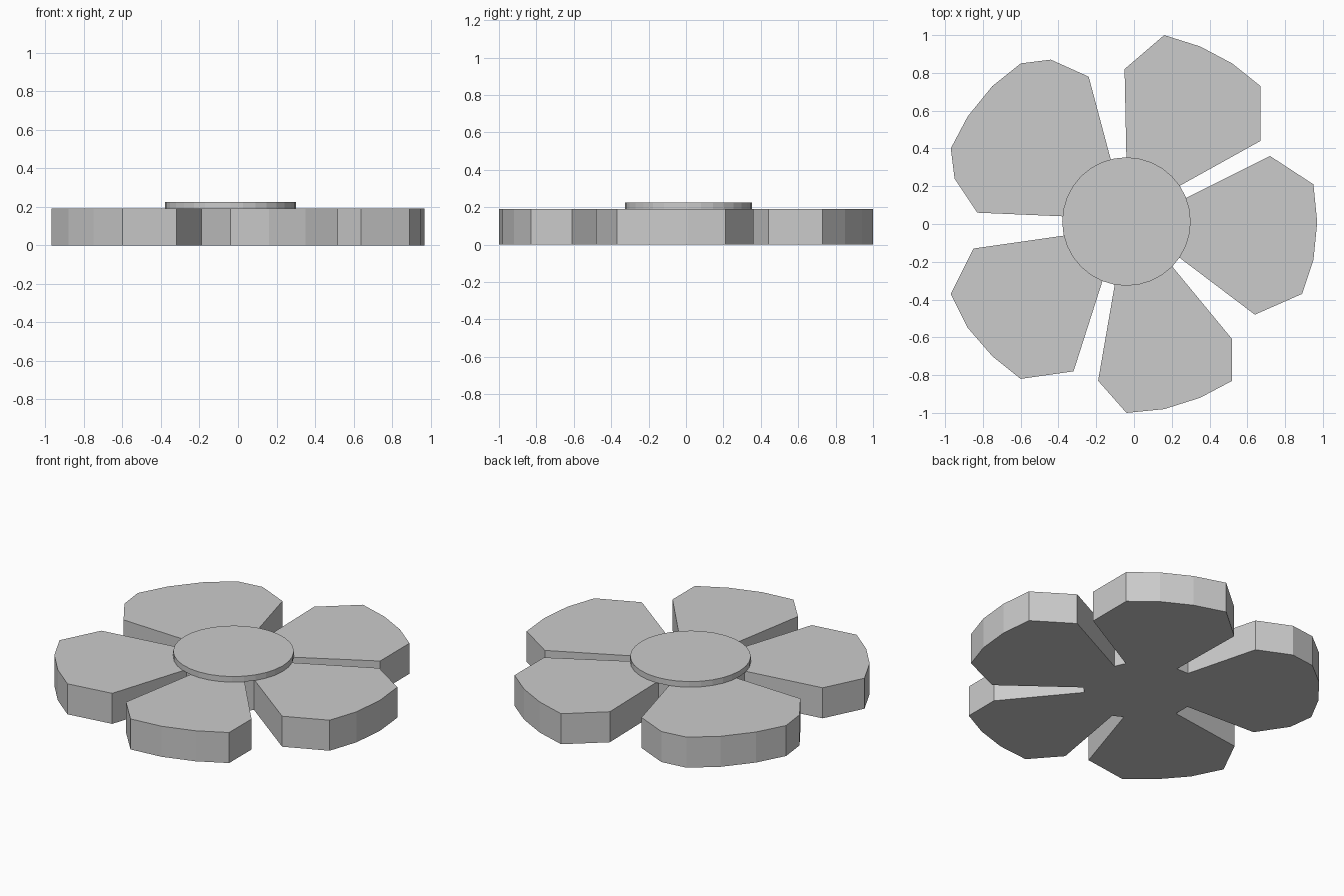
import bpy
import bmesh
from mathutils import Matrix, Vector

default_cube = bpy.data.objects.get("Cube")
if default_cube:
    bpy.data.objects.remove(default_cube, do_unlink=True)

BODY_TOP = 0.19
DISC_TOP = 0.225

grey = bpy.data.materials.new("plain_grey")
grey.use_nodes = True
grey.diffuse_color = (0.6, 0.6, 0.6, 1)
grey.node_tree.nodes["Principled BSDF"].inputs["Base Color"].default_value = grey.diffuse_color


def add_object(name, bm):
    """Turn a bmesh into a named, coloured object."""
    bmesh.ops.recalc_face_normals(bm, faces=bm.faces)
    mesh = bpy.data.meshes.new(name)
    bm.to_mesh(mesh)
    bm.free()
    mesh.materials.append(grey)
    obj = bpy.data.objects.new(name, mesh)
    bpy.context.collection.objects.link(obj)
    return obj


def extrude_outline(name, outline, height):
    """Raise a flat outline, given in hundredths, into a solid slab."""
    bm = bmesh.new()
    base = bm.faces.new([bm.verts.new((x / 100, y / 100, 0)) for x, y in outline])
    raised = bmesh.ops.extrude_face_region(bm, geom=[base], use_keep_orig=True)
    top_verts = [item for item in raised["geom"] if isinstance(item, bmesh.types.BMVert)]
    bmesh.ops.translate(bm, verts=top_verts, vec=Vector((0, 0, height)))
    return add_object(name, bm)


# Petal outlines, counter-clockwise, each starting and ending at the core
right_petal = [(23, -17), (64, -48), (89, -37), (95, -19), (97, 1), (95, 21), (72, 36), (25, 12.5)]
back_petal = [(22, 19), (67, 44), (67, 73), (52, 85), (35, 94), (16, 100), (-5, 82), (-4, 33)]
back_left_petal = [(-12, 33), (-24, 78), (-44, 87), (-60, 85), (-75, 73), (-88, 57),
                   (-97, 40), (-95, 24), (-83, 6), (-36, 4)]
front_left_petal = [(-36, -6), (-85, -13), (-97, -37), (-88, -55), (-75, -70), (-60, -82),
                    (-32, -78), (-16, -28)]
front_petal = [(-10, -31), (-19, -83), (-4, -100), (16, -98), (35, -92), (52, -83),
               (52, -61), (19, -21)]

# Flower slab: the five petals joined around the core
extrude_outline("flower_petals",
                right_petal + back_petal + back_left_petal + front_left_petal + front_petal,
                BODY_TOP)

# Raised round centre
disc = bmesh.new()
bmesh.ops.create_cone(disc, cap_ends=True, segments=32, radius1=0.34, radius2=0.34,
                      depth=DISC_TOP - BODY_TOP,
                      matrix=Matrix.Translation((-0.04, 0.013, (DISC_TOP + BODY_TOP) / 2)))
add_object("flower_centre", disc)
